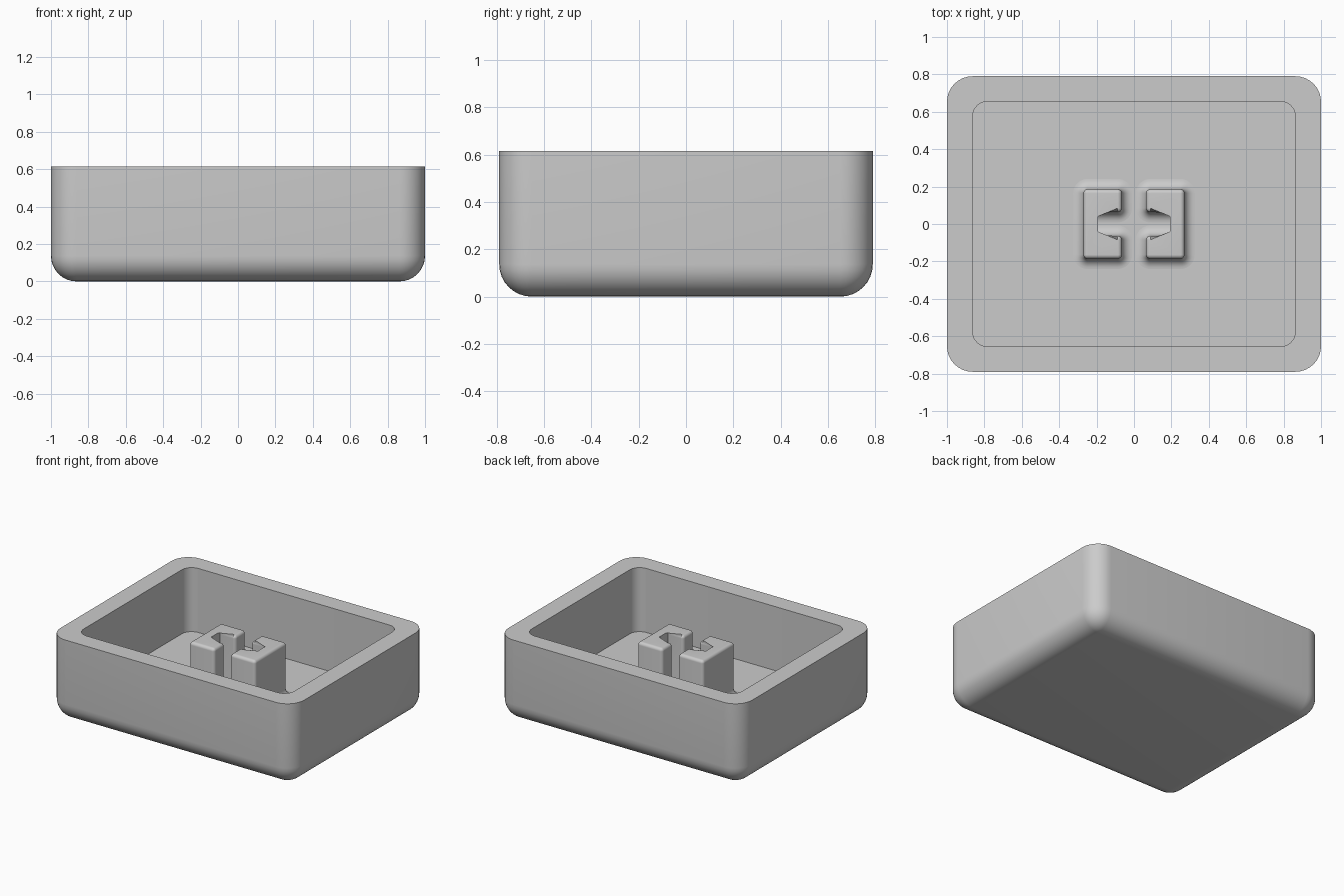
import bpy, bmesh, math
from mathutils import Vector

if "Cube" in bpy.data.objects:
    bpy.data.objects.remove(bpy.data.objects["Cube"], do_unlink=True)

# One plain grey for everything
grey = bpy.data.materials.new("plain grey")
grey.use_nodes = True
colour = (0.6, 0.6, 0.6, 1)
grey.diffuse_color = colour
grey.node_tree.nodes["Principled BSDF"].inputs["Base Color"].default_value = colour

STEPS = 8


def outline(corners, radius, offset):
    """Counter-clockwise right-angled outline, grown by offset, convex corners rounded.
    Concave corners slide along y only, so the edge between them stays put."""
    pts = []
    n = len(corners)
    for i, c in enumerate(corners):
        c = Vector(c)
        a = (c - Vector(corners[i - 1])).normalized()
        b = (Vector(corners[(i + 1) % n]) - c).normalized()
        if a.cross(b) > 0:
            centre = c + (b - a) * radius
            for k in range(STEPS + 1):
                t = math.pi / 2 * k / STEPS
                pts.append(centre + (radius + offset) * (math.cos(t) * -b + math.sin(t) * a))
        else:
            pts.append(c + Vector((0, -math.copysign(offset, c.y))))
    return pts


def loft(name, loops, cap_bottom):
    """Skin a list of (outline, z) loops; the last loop is capped."""
    bm = bmesh.new()
    rings = [[bm.verts.new((p.x, p.y, z)) for p in pts] for pts, z in loops]
    for low, high in zip(rings, rings[1:]):
        for i in range(len(low)):
            j = (i + 1) % len(low)
            bm.faces.new((low[i], low[j], high[j], high[i]))
    bm.faces.new(rings[-1])
    if cap_bottom:
        bm.faces.new(rings[0][::-1])
    bmesh.ops.remove_doubles(bm, verts=bm.verts, dist=1e-5)
    mesh = bpy.data.meshes.new(name)
    bm.to_mesh(mesh)
    bm.free()
    mesh.materials.append(grey)
    obj = bpy.data.objects.new(name, mesh)
    bpy.context.collection.objects.link(obj)
    bpy.ops.object.select_all(action="DESELECT")
    obj.select_set(True)
    bpy.context.view_layer.objects.active = obj
    bpy.ops.object.shade_smooth_by_angle(angle=math.radians(30))
    return obj


def rectangle(x, y):
    return [(-x, -y), (x, -y), (x, y), (-x, y)]


angles = [math.pi / 2 * k / STEPS for k in range(STEPS + 1)]

# Open tray: rounded underside, straight walls, flat rim, sharp-edged floor
HEIGHT, FLOOR, R = 0.615, 0.14, 0.137
outer, inner = rectangle(1, 0.79), rectangle(0.863, 0.655)
loops = [(outline(outer, R, -R * (1 - math.sin(t))), R * (1 - math.cos(t))) for t in angles]
loops.append((outline(outer, R, 0), HEIGHT))
loops += [(outline(inner, 0.08, 0), z) for z in (HEIGHT, FLOOR)]
loft("tray", loops, True)

# Pair of bracket-shaped posts: flared foot, rounded top
TOP, FOOT, EDGE = 0.53, 0.055, 0.022
XO, XS, XI, YO, YI = 0.27, 0.192, 0.065, 0.186, 0.063
right = [(XO, -YO), (XO, YO), (XI, YO), (XI, YI), (XS, YI), (XS, -YI), (XI, -YI), (XI, -YO)]
left = [(-x, -y) for x, y in right]
for name, shape in (("left_bracket_post", right), ("right_bracket_post", left)):
    loops = [(outline(shape, EDGE, FOOT * (1 - math.sin(t))),
              FLOOR + FOOT * (1 - math.cos(t))) for t in angles]
    loops += [(outline(shape, EDGE, -EDGE * (1 - math.cos(t))),
               TOP - EDGE * (1 - math.sin(t))) for t in angles]
    loft(name, loops, False)
